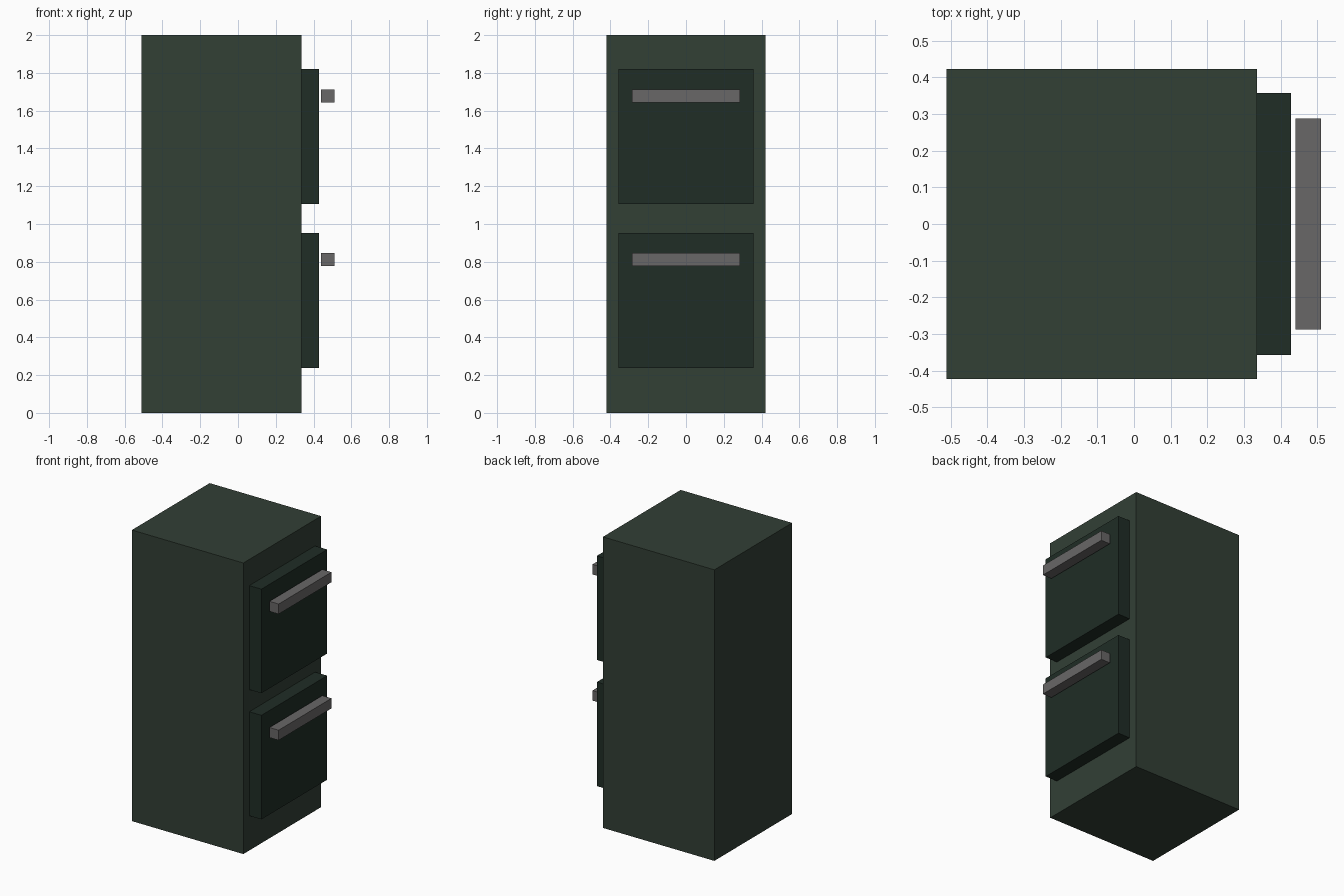
import bpy

if "Cube" in bpy.data.objects:
    bpy.data.objects.remove(bpy.data.objects["Cube"])


def material(name, rgb):
    mat = bpy.data.materials.new(name)
    mat.diffuse_color = (*rgb, 1.0)
    mat.use_nodes = True
    mat.node_tree.nodes["Principled BSDF"].inputs["Base Color"].default_value = mat.diffuse_color
    return mat


def box(name, x, y, z, mat):
    """Box spanning the (min, max) ranges given on each axis."""
    bpy.ops.mesh.primitive_cube_add(
        size=1, location=[(a + b) / 2 for a, b in (x, y, z)])
    obj = bpy.context.object
    obj.name = name
    obj.scale = [b - a for a, b in (x, y, z)]
    bpy.ops.object.transform_apply(location=False, rotation=False, scale=True)
    obj.data.materials.append(mat)
    return obj


body_green = material("body_green", (0.032, 0.05, 0.036))
drawer_green = material("drawer_green", (0.014, 0.026, 0.019))
handle_grey = material("handle_grey", (0.14, 0.135, 0.135))

# Cabinet body
box("cabinet_body", (-0.511, 0.336), (-0.422, 0.422), (0, 2), body_green)

# Two drawers on the +x side, each with a bar handle standing just clear of it
for label, base in (("lower", 0.238), ("upper", 1.105)):
    box(f"{label}_drawer_front", (0.336, 0.428), (-0.357, 0.357),
        (base, base + 0.715), drawer_green)
    box(f"{label}_handle", (0.44, 0.51), (-0.287, 0.287),
        (base + 0.539, base + 0.608), handle_grey)
